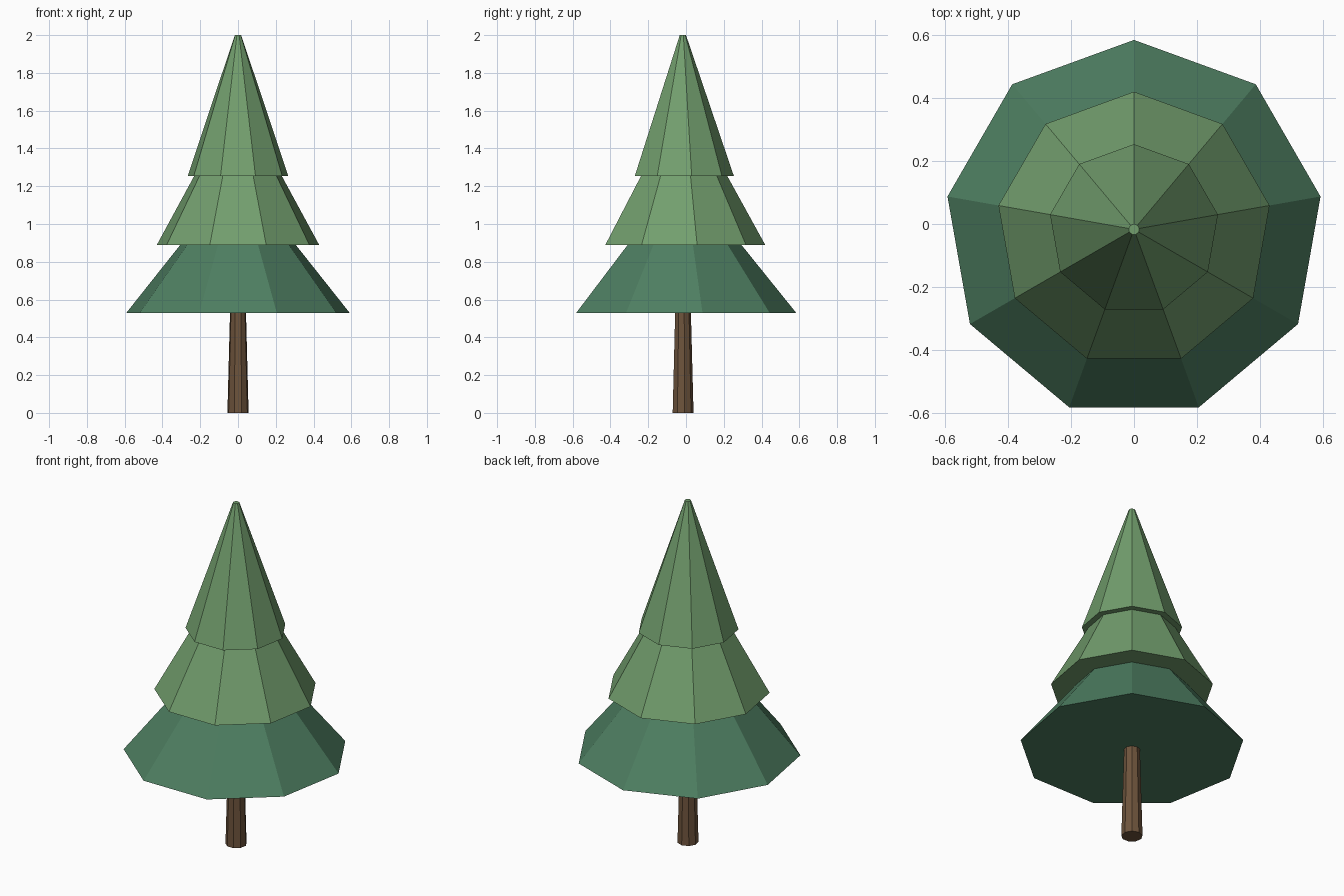
import bpy
import bmesh
import math

if "Cube" in bpy.data.objects:
    bpy.data.objects.remove(bpy.data.objects["Cube"])

SIDES = 9
CENTRE_Y = -0.017


def material(name, colour):
    mat = bpy.data.materials.new(name)
    mat.diffuse_color = (*colour, 1.0)
    mat.use_nodes = True
    mat.node_tree.nodes["Principled BSDF"].inputs["Base Color"].default_value = mat.diffuse_color
    return mat


def frustum(name, z0, z1, r0, r1, mat):
    """Closed, flat-faced tapered prism with one corner pointing to the back."""
    bm = bmesh.new()
    rings = []
    for z, r in ((z0, r0), (z1, r1)):
        ring = []
        for i in range(SIDES):
            a = math.pi / 2 + 2 * math.pi * i / SIDES
            ring.append(bm.verts.new((r * math.cos(a), CENTRE_Y + r * math.sin(a), z)))
        rings.append(ring)
    low, high = rings
    for i in range(SIDES):
        j = (i + 1) % SIDES
        bm.faces.new((low[i], low[j], high[j], high[i]))
    bm.faces.new(low[::-1])
    bm.faces.new(high)
    mesh = bpy.data.meshes.new(name)
    bm.to_mesh(mesh)
    bm.free()
    mesh.materials.append(mat)
    obj = bpy.data.objects.new(name, mesh)
    bpy.context.collection.objects.link(obj)
    return obj


bark = material("bark brown", (0.155, 0.088, 0.045))
deep_green = material("deep green", (0.076, 0.210, 0.120))
light_green = material("light green", (0.170, 0.345, 0.155))

# Trunk
frustum("trunk", 0.0, 0.53, 0.057, 0.043, bark)

# Foliage tiers, each overhanging the one below
frustum("lower_foliage", 0.53, 0.89, 0.60, 0.31, deep_green)
frustum("middle_foliage", 0.89, 1.255, 0.436, 0.235, light_green)
frustum("top_foliage", 1.255, 2.0, 0.27, 0.017, light_green)
